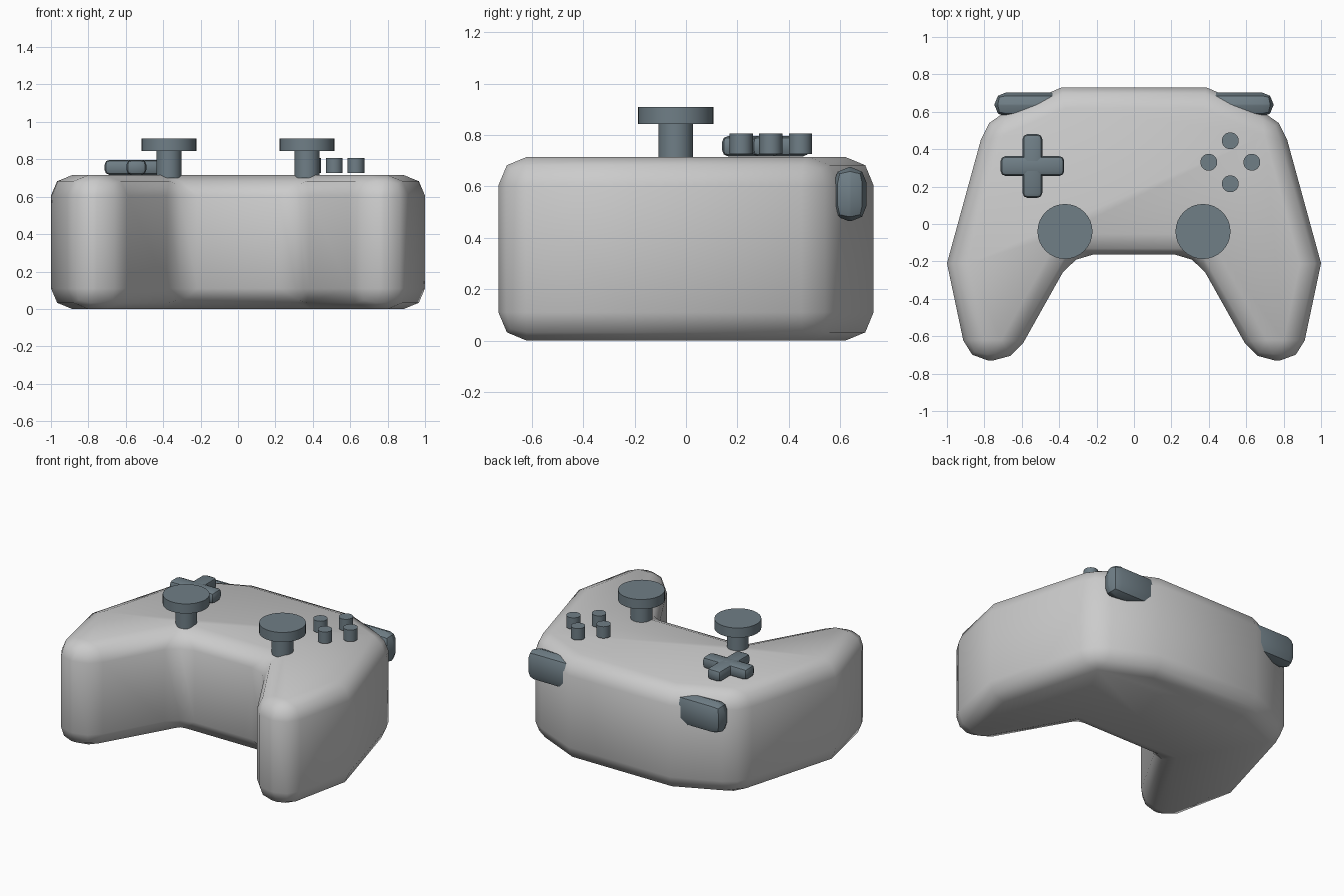
import bpy, bmesh, math
from mathutils import Matrix, Vector

if "Cube" in bpy.data.objects:
    bpy.data.objects.remove(bpy.data.objects["Cube"])

blue = bpy.data.materials.new("slate_blue")
blue.diffuse_color = (0.16, 0.21, 0.24, 1)
blue.use_nodes = True
blue.node_tree.nodes["Principled BSDF"].inputs["Base Color"].default_value = blue.diffuse_color


def finish(bm, name, angle, mat=None):
    me = bpy.data.meshes.new(name)
    bmesh.ops.recalc_face_normals(bm, faces=bm.faces)
    bm.to_mesh(me)
    bm.free()
    ob = bpy.data.objects.new(name, me)
    bpy.context.collection.objects.link(ob)
    if mat:
        me.materials.append(mat)
    bpy.ops.object.select_all(action='DESELECT')
    ob.select_set(True)
    bpy.context.view_layer.objects.active = ob
    bpy.ops.object.shade_smooth_by_angle(angle=math.radians(angle))
    return ob


def bevel_sharp(bm, width, segments=2):
    bm.normal_update()
    edges = [e for e in bm.edges if e.calc_face_angle(0) > math.radians(30)]
    bmesh.ops.bevel(bm, geom=edges, offset=width, offset_type='OFFSET', segments=segments,
                    profile=0.5, affect='EDGES', clamp_overlap=False)
    bmesh.ops.remove_doubles(bm, verts=bm.verts, dist=0.002)


def add_box(bm, center, size):
    bmesh.ops.create_cube(bm, size=1, matrix=Matrix.Translation(center) @ Matrix.Diagonal((*size, 1)))


def add_cylinder(bm, x, y, z0, z1, r):
    bmesh.ops.create_cone(bm, cap_ends=True, segments=32, radius1=r, radius2=r, depth=z1 - z0,
                          matrix=Matrix.Translation((x, y, (z0 + z1) / 2)))


# Body: mirrored half outline, extruded and rounded
half = [(0.388, 0.73), (0.79, 0.555), (1.0, -0.21), (0.89, -0.73), (0.645, -0.73), (0.327, -0.163)]
outline = half + [(-x, y) for x, y in reversed(half)]
bm = bmesh.new()
face = bm.faces.new([bm.verts.new((x, y, 0)) for x, y in outline])
ext = bmesh.ops.extrude_face_region(bm, geom=[face])
bmesh.ops.translate(bm, vec=(0, 0, 0.715), verts=[v for v in ext["geom"] if isinstance(v, bmesh.types.BMVert)])
bmesh.ops.recalc_face_normals(bm, faces=bm.faces)
bevel_sharp(bm, 0.11)
finish(bm, "body", 60)

for side, s in (("left", -1), ("right", 1)):
    # Thumbsticks: stem and wide cap
    bm = bmesh.new()
    add_cylinder(bm, s * 0.369, -0.04, 0.70, 0.85, 0.068)
    add_cylinder(bm, s * 0.369, -0.04, 0.843, 0.91, 0.147)
    finish(bm, side + "_thumbstick", 30, blue)
    # Shoulder triggers
    bm = bmesh.new()
    add_box(bm, (s * 0.56, 0.638, 0.57), (0.37, 0.13, 0.21))
    bevel_sharp(bm, 0.06)
    finish(bm, side + "_trigger", 25, blue)

# Direction pad: two crossed rounded bars
bm = bmesh.new()
for size in ((0.34, 0.105, 0.08), (0.105, 0.34, 0.08)):
    part = bmesh.new()
    add_box(part, (-0.543, 0.31, 0.757), size)
    bevel_sharp(part, 0.025)
    tmp = bpy.data.meshes.new("tmp")
    part.to_mesh(tmp)
    part.free()
    bm.from_mesh(tmp)
    bpy.data.meshes.remove(tmp)
finish(bm, "direction_pad", 25, blue)

# Four action buttons in a diamond
for i in range(4):
    a = i * math.pi / 2
    bm = bmesh.new()
    add_cylinder(bm, 0.515 + 0.115 * math.cos(a), 0.33 + 0.115 * math.sin(a), 0.727, 0.807, 0.045)
    finish(bm, "action_button_%d" % (i + 1), 30, blue)
